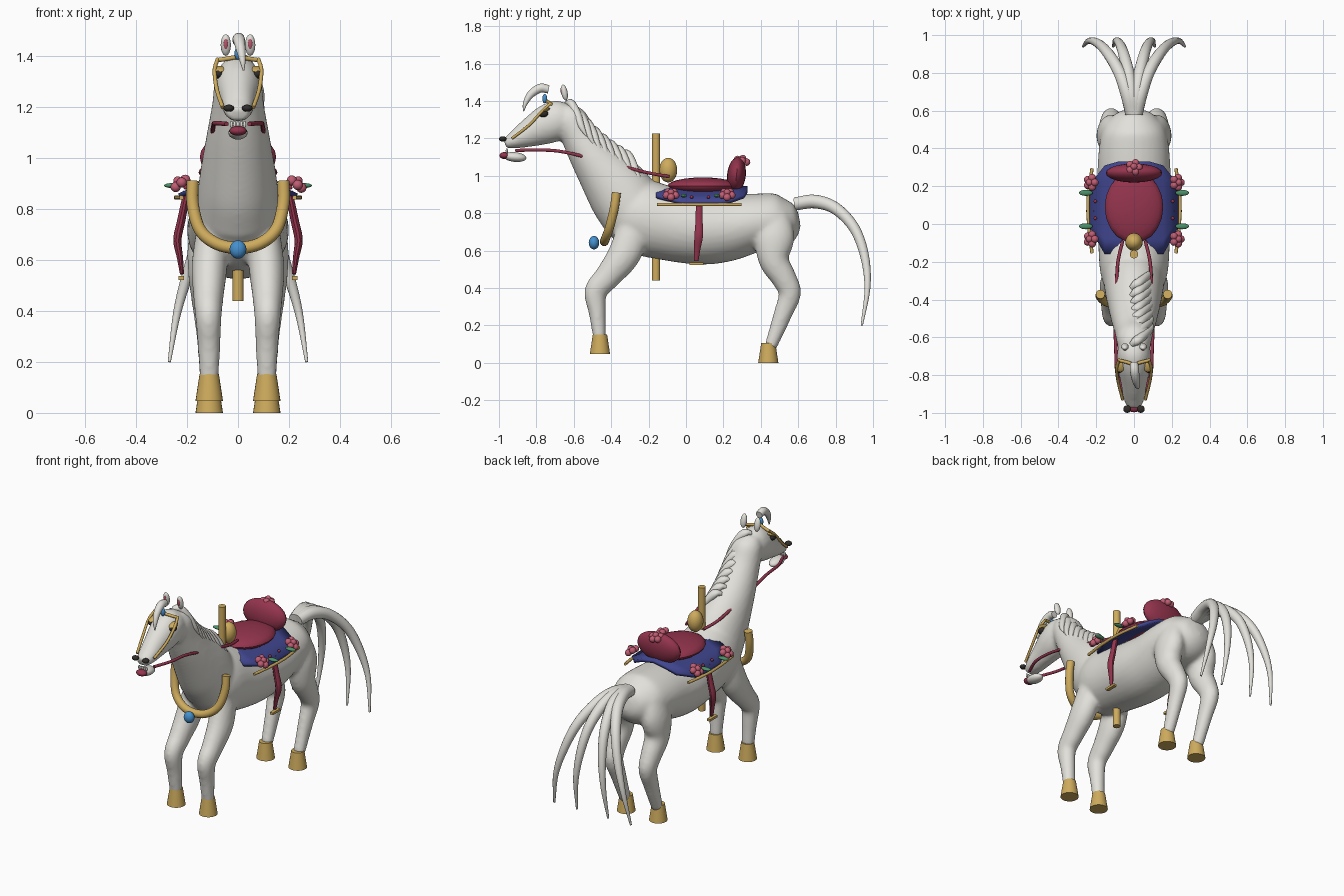
import bpy, bmesh, math
from mathutils import Vector, Matrix

cube = bpy.data.objects.get("Cube")
if cube:
    bpy.data.objects.remove(cube)


def material(name, r, g, b):
    m = bpy.data.materials.new(name)
    m.use_nodes = True
    m.diffuse_color = (r, g, b, 1)
    m.node_tree.nodes["Principled BSDF"].inputs["Base Color"].default_value = (r, g, b, 1)
    return m


WHITE = material("ivory_white", .76, .75, .70)
GOLD = material("gold", .62, .41, .11)
RED = material("crimson", .30, .035, .075)
PINK = material("rose_pink", .53, .11, .17)
NAVY = material("royal_blue", .05, .06, .27)
BLUE = material("gem_blue", .06, .28, .62)
GREEN = material("leaf_green", .07, .28, .14)
BLACK = material("dark_brown", .03, .025, .022)


def finish(name, bm, mat, angle=40):
    bmesh.ops.recalc_face_normals(bm, faces=bm.faces)
    me = bpy.data.meshes.new(name)
    bm.to_mesh(me)
    bm.free()
    me.materials.append(mat)
    me.shade_smooth()
    me.set_sharp_from_angle(angle=math.radians(angle))
    ob = bpy.data.objects.new(name, me)
    bpy.context.collection.objects.link(ob)
    return ob


def add_loft(bm, pts, ref=(1, 0, 0), seg=20, sub=5):
    """Sweep an ellipse along smoothed points (x, y, z, radius along ref, other radius)."""
    p = [Vector(q if len(q) == 5 else (*q, q[3])) for q in pts]
    p = [2 * p[0] - p[1]] + p + [2 * p[-1] - p[-2]]
    path = []
    for i in range(1, len(p) - 2):
        a, b, c, d = p[i - 1:i + 3]
        for k in range(sub):
            t = k / sub
            path.append((2 * b + (c - a) * t + (2 * a - 5 * b + 4 * c - d) * t ** 2
                         + (3 * b - a - 3 * c + d) * t ** 3) / 2)
    path.append(p[-2])
    pos = [Vector(q[:3]) for q in path]
    rings = []
    for i, q in enumerate(path):
        tan = (pos[min(i + 1, len(pos) - 1)] - pos[max(i - 1, 0)]).normalized()
        side = Vector(ref)
        side = (side - tan * side.dot(tan)).normalized()
        up = tan.cross(side)
        rings.append([bm.verts.new(pos[i] + side * q[3] * math.cos(a) + up * q[4] * math.sin(a))
                      for a in (math.tau * j / seg for j in range(seg))])
    for r0, r1 in zip(rings, rings[1:]):
        for j in range(seg):
            bm.faces.new((r0[j], r0[j - 1], r1[j - 1], r1[j]))
    bm.faces.new(rings[0])
    bm.faces.new(rings[-1][::-1])


def loft(name, pts, mat, **kw):
    bm = bmesh.new()
    add_loft(bm, pts, **kw)
    return finish(name, bm, mat)


def add_ball(bm, loc, size, tilt=0):
    m = Matrix.Translation(loc) @ Matrix.Rotation(tilt, 4, 'X') @ Matrix.Diagonal((*size, 1))
    bmesh.ops.create_uvsphere(bm, u_segments=20, v_segments=12, radius=1, matrix=m)


def ball(name, loc, size, mat, tilt=0):
    bm = bmesh.new()
    add_ball(bm, loc, size, tilt)
    return finish(name, bm, mat)


def cone(name, loc, r0, r1, h, mat):
    bm = bmesh.new()
    bmesh.ops.create_cone(bm, cap_ends=True, segments=24, radius1=r0, radius2=r1, depth=h,
                          matrix=Matrix.Translation(loc))
    return finish(name, bm, mat)


def flower(name, loc, facing):
    # ring of petals round a raised centre, facing along an axis
    bm = bmesh.new()
    turn = Vector((0, 0, 1)).rotation_difference(Vector(facing)).to_matrix()
    for i in range(5):
        a = math.tau * i / 5
        add_ball(bm, Vector(loc) + turn @ Vector((.026 * math.cos(a), .026 * math.sin(a), 0)), (.02,) * 3)
    add_ball(bm, Vector(loc) + turn @ Vector((0, 0, .014)), (.018,) * 3)
    finish(name, bm, PINK)


# body, neck, head and legs fused into one smooth skin
trunk = [(.605, .775, .03, .04), (.58, .77, .1, .09), (.5, .755, .165, .147), (.38, .75, .188, .155),
         (.22, .722, .195, .18), (.08, .718, .2, .193), (-.1, .745, .19, .197),
         (-.26, .785, .178, .2), (-.36, .81, .14, .14), (-.41, .83, .08, .07)]
neck = [(-.27, .79, .165, .18), (-.36, .92, .152, .175), (-.485, 1.08, .125, .127),
        (-.57, 1.21, .102, .098), (-.62, 1.31, .09, .085), (-.645, 1.365, .06, .045)]
head = [(-.6, 1.335, .05, .05), (-.66, 1.31, .085, .1), (-.74, 1.275, .09, .105),
        (-.84, 1.228, .07, .077), (-.92, 1.19, .057, .047), (-.968, 1.172, .04, .028)]
fore = [(.1, -.27, .74, .06, .09), (.112, -.33, .58, .07, .088), (.116, -.42, .46, .06, .07),
        (.116, -.482, .38, .052, .062), (.114, -.475, .27, .045, .046), (.113, -.462, .13, .038, .034)]
hind = [(.1, .46, .79, .06, .09), (.122, .47, .67, .074, .11), (.126, .47, .55, .07, .082),
        (.124, .525, .45, .06, .067), (.12, .555, .37, .052, .06), (.116, .518, .26, .043, .05),
        (.113, .45, .08, .035, .033)]
bm = bmesh.new()
for chain in (trunk, neck, head):
    add_loft(bm, [(0, *q) for q in chain], seg=32)
for s in (1, -1):
    for leg in (fore, hind):
        add_loft(bm, [(s * q[0], *q[1:]) for q in leg], seg=24)
body = finish("horse_body", bm, WHITE, 180)
mod = body.modifiers.new("fuse", 'REMESH')
mod.mode, mod.voxel_size, mod.use_smooth_shade = 'VOXEL', .012, True
mod = body.modifiers.new("soften", 'SMOOTH')
mod.factor, mod.iterations = .5, 8

# face and mouth
ball("lower_jaw", (0, -.915, 1.1), (.038, .062, .026), WHITE, -.1)
ball("tongue", (0, -.97, 1.108), (.034, .027, .019), RED)
for i in range(5):
    ball("tooth", ((i - 2) * .013, -.958, 1.133), (.006, .006, .014), WHITE)
loft("forelock", [(0, -.735, 1.462, .022), (.003, -.78, 1.468, .024), (.01, -.83, 1.435, .02),
                  (.018, -.86, 1.385, .012), (.022, -.868, 1.345, .003)], WHITE, seg=12)
ball("forehead_gem", (0, -.755, 1.412), (.014, .013, .025), BLUE)
for s in (1, -1):
    ball("nostril", (s * .036, -.98, 1.197), (.021, .02, .014), BLACK)
    ball("eye", (s * .077, -.762, 1.332), (.02, .026, .019), BLACK)
    ball("eyelid", (s * .073, -.755, 1.35), (.027, .03, .009), GOLD, .35)
    ball("ear", (s * .048, -.65, 1.445), (.02, .017, .043), WHITE, .2)
    ball("inner_ear", (s * .048, -.664, 1.448), (.009, .006, .022), PINK, .2)

# bridle and reins
for s in (1, -1):
    loft("cheek_strap", [(s * x, y, z, .008) for x, y, z in
                         ((.08, -.72, 1.39), (.092, -.77, 1.345), (.083, -.84, 1.27),
                          (.06, -.93, 1.2))], GOLD, seg=10)
    loft("rein", [(s * x, y, z, .009) for x, y, z in
                  ((.045, -.91, 1.135), (.088, -.8, 1.138), (.096, -.67, 1.13), (.1, -.5, 1.092),
                   (.09, -.4, 1.07), (.092, -.32, 1.045), (.085, -.2, 1.015), (.06, -.09, .995))],
         RED, seg=10)
loft("brow_band", [(x, -.72 - (.085 - abs(x)) * .25, 1.385 + (.085 - abs(x)) * .15, .009)
                   for x in (-.085, -.04, 0, .04, .085)], GOLD, ref=(0, 1, 0), seg=10)

# mane locks stepping down the crest and falling on one side
for i in range(8):
    t = i / 7
    y, z = -.62 + .3 * t, 1.385 - .27 * t - .03 * math.sin(math.pi * t)
    loft("mane_lock", [(-.015, y - .02, z, .014, .012), (.018, y + .005, z + .002, .026, .022),
                       (.06, y + .035, z - .055, .02, .024), (.088, y + .06, z - .12, .014, .017),
                       (.1, y + .09, z - .175, .003, .003)], WHITE, seg=12)

# tail strands fanning outward
for x in (-.27, -.11, .11, .27):
    loft("tail_strand", [(x * k, y, z, r) for k, y, z, r in
                         ((.04, .585, .85, .036), (.13, .69, .862, .037), (.28, .8, .825, .033),
                          (.5, .9, .72, .029), (.7, .955, .57, .024), (.88, .97, .4, .016),
                          (1, .94, .2, .006))], WHITE, seg=14)

# hooves
for s in (1, -1):
    cone("front_hoof", (s * .113, -.46, .1), .054, .038, .105, GOLD)
    cone("hind_hoof", (s * .113, .44, .0525), .054, .038, .105, GOLD)

# pole, pommel, seat and cantle
cone("pole", (0, -.16, .8325), .022, .022, .785, GOLD)
ball("pommel", (0, -.095, 1.03), (.046, .048, .066), GOLD)
ball("seat", (0, .09, .945), (.155, .19, .046), RED)
ball("cantle", (0, .27, 1.005), (.15, .05, .095), RED, -.1)
flower("cantle_rosette", (0, .3, 1.08), (0, .3, 1))

# draped saddle blanket
bm = bmesh.new()
rows = []
for x, z, y0, y1 in ((0, .945, -.15, .33), (.085, .93, -.16, .33), (.155, .897, -.16, .31), (.235, .862, -.02, .21)):
    rows.append((x, z, y0, y1))
rows = [(-x, *q) for x, *q in rows[:0:-1]] + rows
grid = [[bm.verts.new((x, y0 + (y1 - y0) * k / 6, z)) for k in range(7)] for x, z, y0, y1 in rows]
for a, b in zip(grid, grid[1:]):
    for k in range(6):
        bm.faces.new((a[k], b[k], b[k + 1], a[k + 1]))
blanket = finish("saddle_blanket", bm, NAVY, 25)
blanket.modifiers.new("thickness", 'SOLIDIFY').thickness = .02

# blanket trim, flowers, leaves, straps and stirrups
for s in (1, -1):
    loft("blanket_trim", [(s * x, y, .846, .009) for x, y in
                          ((.222, -.155), (.24, 0), (.242, .14), (.222, .295))], GOLD, seg=10)
    for y in (-.08, .22):
        flower("blanket_flower", (s * .228, y, .9), (s * .6, 0, .8))
    for y in (-.012, .165):
        ball("leaf", (s * .255, y, .893), (.036, .016, .01), GREEN)
    for y in (.03, .12):
        ball("blanket_bud", (s * .205, y, .886), (.009, .009, .009), RED)
    loft("stirrup_strap", [(s * .2, .07, .87, .014, .018), (s * .222, .07, .76, .016, .02),
                           (s * .238, .068, .68, .016, .024), (s * .228, .06, .61, .012, .018),
                           (s * .22, .055, .545, .008, .012)], RED, seg=10)
    bm = bmesh.new()
    bmesh.ops.create_cube(bm, size=1, matrix=Matrix.Translation((s * .223, .055, .53))
                          @ Matrix.Diagonal((.022, .075, .014, 1)))
    finish("stirrup", bm, GOLD)

# breast collar with its jewel
loft("breast_collar", [(x, y, z, .024) for x, y, z in
                       ((-.178, -.372, .91), (-.178, -.385, .82), (-.15, -.41, .72), (-.085, -.43, .665),
                        (0, -.437, .648), (.085, -.43, .665), (.15, -.41, .72), (.178, -.385, .82),
                        (.178, -.372, .91))], GOLD, ref=(0, 1, 0), seg=16)
ball("collar_gem", (0, -.492, .642), (.033, .028, .036), BLUE)
